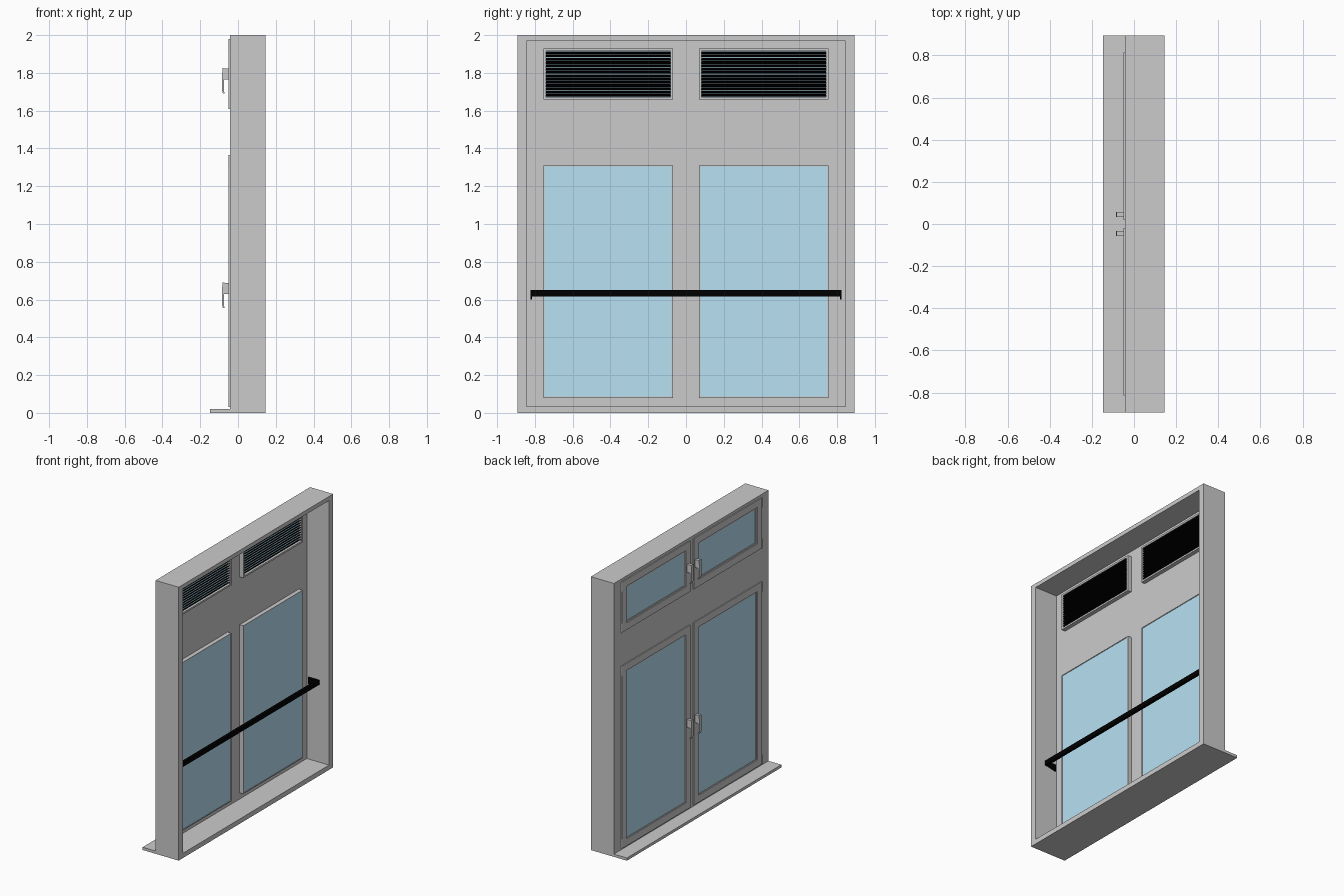
import bpy, bmesh, math
from mathutils import Matrix

if "Cube" in bpy.data.objects:
    bpy.data.objects.remove(bpy.data.objects["Cube"])


def material(name, color):
    m = bpy.data.materials.new(name)
    m.diffuse_color = color
    m.use_nodes = True
    m.node_tree.nodes["Principled BSDF"].inputs["Base Color"].default_value = m.diffuse_color
    return m


GLASS = material("glass_blue", (0.48, 0.76, 0.90, 1))
BLACK = material("black_metal", (0, 0, 0, 1))


def finish(name, bm, mat=None):
    bmesh.ops.recalc_face_normals(bm, faces=bm.faces[:])
    mesh = bpy.data.meshes.new(name)
    bm.to_mesh(mesh)
    bm.free()
    ob = bpy.data.objects.new(name, mesh)
    bpy.context.collection.objects.link(ob)
    if mat:
        mesh.materials.append(mat)
    return ob


def box(name, x, y, z, mat=None):
    bm = bmesh.new()
    lo, hi = zip(x, y, z)
    size = [b - a for a, b in zip(lo, hi)]
    mid = [(a + b) / 2 for a, b in zip(lo, hi)]
    bmesh.ops.create_cube(bm, size=1, matrix=Matrix.Translation(mid) @ Matrix.Diagonal((*size, 1)))
    return finish(name, bm, mat)


def panel(name, x, ys, zs, holes):
    """Slab in the yz plane split at ys and zs, with the listed cells left open."""
    bm = bmesh.new()
    v = [[bm.verts.new((x[0], y, z)) for z in zs] for y in ys]
    for i in range(len(ys) - 1):
        for j in range(len(zs) - 1):
            if (i, j) not in holes:
                bm.faces.new((v[i][j], v[i + 1][j], v[i + 1][j + 1], v[i][j + 1]))
    ext = bmesh.ops.extrude_face_region(bm, geom=bm.faces[:], use_keep_orig=True)
    moved = [g for g in ext["geom"] if isinstance(g, bmesh.types.BMVert)]
    bmesh.ops.translate(bm, verts=moved, vec=(x[1] - x[0], 0, 0))
    return finish(name, bm)


def ring(name, x, y, z, w):
    return panel(name, x, [y[0], y[0] + w, y[1] - w, y[1]],
                 [z[0], z[0] + w, z[1] - w, z[1]], {(1, 1)})


def prism(name, pts, y, mat=None):
    """Extrude an xz outline along y."""
    bm = bmesh.new()
    a, b = ([bm.verts.new((px, yy, pz)) for px, pz in pts] for yy in y)
    bm.faces.new(a)
    bm.faces.new(b[::-1])
    for i in range(len(pts)):
        j = (i + 1) % len(pts)
        bm.faces.new((a[i], b[i], b[j], a[j]))
    return finish(name, bm, mat)


def span(s, a, b):
    return tuple(sorted((s * a, s * b)))


# Outer casing, thin inner wall with four openings, and projecting sill
panel("outer_casing", (-0.042, 0.145), [-0.893, -0.845, 0.845, 0.893],
      [0, 0.035, 1.97, 2.0], {(1, 1)})
panel("window_wall", (-0.042, -0.035), [-0.845, -0.755, -0.07, 0.07, 0.755, 0.845],
      [0.035, 0.08, 1.31, 1.66, 1.93, 1.97], {(1, 1), (3, 1), (1, 3), (3, 3)})
box("sill", (-0.147, -0.042), (-0.893, 0.893), (0, 0.02))

# Sashes: name, opening z, sash z, rim width, glass front, handle bottom
ROWS = [("lower", (0.08, 1.31), (0.03, 1.365), 0.006, -0.008, 0.555),
        ("upper", (1.66, 1.93), (1.61, 1.98), 0.013, -0.031, 1.69)]
for s, side in ((1, "right"), (-1, "left")):
    for row, oz, sz, rim, glass_x, hz in ROWS:
        tag = f"{row}_{side}"
        oy = span(s, 0.07, 0.755)
        ring("sash_" + tag, (-0.049, -0.042), span(s, 0.02, 0.81), sz, 0.052)
        ring("glazing_rim_" + tag, (-0.043, -0.005), oy, oz, rim)
        inset = rim * 0.9
        box("glass_" + tag, (-0.04, glass_x), (oy[0] + inset, oy[1] - inset),
            (oz[0] + inset, oz[1] - inset), GLASS)

        # Hinges at the outer sash corners
        for k, z in enumerate((sz[0] + 0.035, sz[1] - 0.035)):
            bm = bmesh.new()
            bmesh.ops.create_cone(bm, cap_ends=True, segments=12, radius1=0.006,
                                  radius2=0.006, depth=0.07,
                                  matrix=Matrix.Translation((-0.045, s * 0.808, z)))
            finish(f"hinge_{tag}_{k}", bm)

        # Handle: mounting boss and hanging lever in one profile
        top = hz + 0.135
        prism("handle_" + tag, [(-0.049, top - 0.003), (-0.049, top - 0.06), (-0.073, top - 0.06),
                                (-0.073, hz + 0.01), (-0.07, hz), (-0.08, hz),
                                (-0.085, hz + 0.02), (-0.083, top)], span(s, 0.034, 0.058))

    # Ventilation slats in front of the upper glass
    n, z0, pitch = 14, 1.674, 0.0174
    for i in range(n):
        z = z0 + i * pitch
        prism(f"slat_{side}_{i}", [(-0.030, z), (-0.007, z + 0.0115), (-0.007, z + 0.014),
                                   (-0.030, z + 0.0025)], span(s, 0.083, 0.742), BLACK)

    # Railing end bracket
    prism("rail_bracket_" + side, [(-0.005, 0.60), (-0.005, 0.65), (0.085, 0.65), (0.085, 0.615),
                                   (0.06, 0.615)], span(s, 0.814, 0.822), BLACK)

# Safety rail across the lower windows
box("safety_rail", (0.065, 0.085), (-0.814, 0.814), (0.617, 0.65), BLACK)
